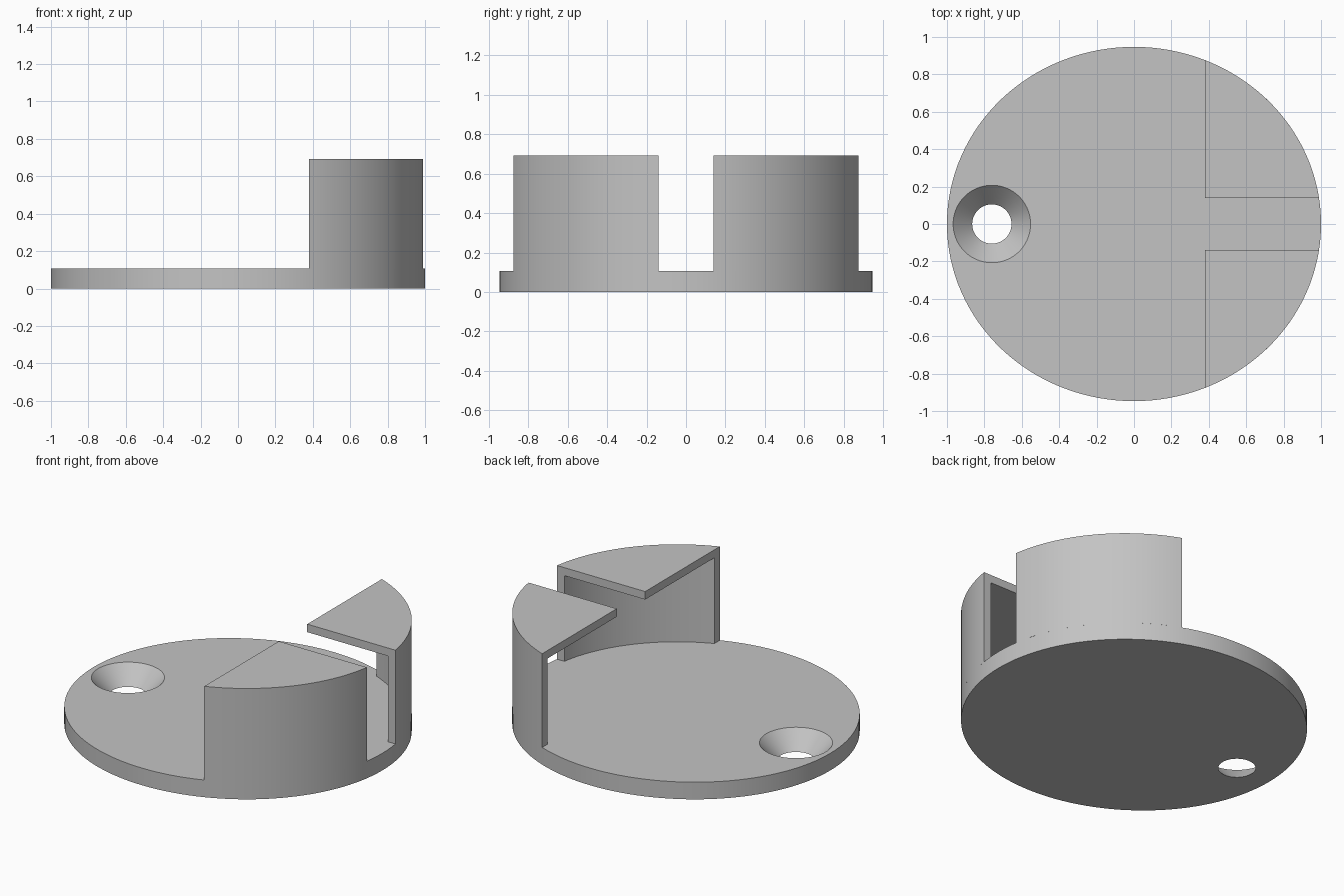
import bpy, bmesh
from math import cos, sin, asin, acos, pi, radians

if "Cube" in bpy.data.objects:
    bpy.data.objects.remove(bpy.data.objects["Cube"])

RX, RY = 1.0, 0.947            # plate half-sizes
PLATE, TOP = 0.107, 0.692      # top of plate, top of brackets
WALL = 0.05                    # bracket thickness
FRONT_X, SLOT_Y = 0.38, 0.14   # straight bracket edges
HOLE_X, HOLE_TOP, HOLE_LOW = -0.76, 0.207, 0.105
SEGS, ARC = 128, 32

grey = bpy.data.materials.new("light grey")
grey.use_nodes = True
grey.diffuse_color = (0.55, 0.55, 0.55, 1)
grey.node_tree.nodes["Principled BSDF"].inputs["Base Color"].default_value = grey.diffuse_color


def finish(bm, name):
    """Turn a bmesh into a smooth-shaded grey object with sharp edges."""
    bmesh.ops.recalc_face_normals(bm, faces=bm.faces)
    mesh = bpy.data.meshes.new(name)
    bm.to_mesh(mesh)
    bm.free()
    mesh.materials.append(grey)
    obj = bpy.data.objects.new(name, mesh)
    bpy.context.collection.objects.link(obj)
    bpy.ops.object.select_all(action='DESELECT')
    obj.select_set(True)
    bpy.context.view_layer.objects.active = obj
    bpy.ops.object.shade_smooth_by_angle(angle=radians(30))
    return obj


def ring(bm, cx, rx, ry, z):
    angles = [2 * pi * i / SEGS for i in range(SEGS)]
    return [bm.verts.new((cx + rx * cos(a), ry * sin(a), z)) for a in angles]


def arc(bm, inset, z):
    """Elliptical arc from the slot edge round to the straight front edge."""
    rx, ry = RX - inset, RY - inset
    start, end = asin(SLOT_Y / ry), acos(FRONT_X / rx)
    angles = [start + (end - start) * i / ARC for i in range(ARC + 1)]
    return [bm.verts.new((rx * cos(a), ry * sin(a), z)) for a in angles]


def strip(bm, a, b):
    for i in range(len(a) - 1):
        bm.faces.new((a[i], a[i + 1], b[i + 1], b[i]))


# Base plate with a countersunk screw hole
bm = bmesh.new()
rings = [ring(bm, 0, RX, RY, 0), ring(bm, 0, RX, RY, PLATE),
         ring(bm, HOLE_X, HOLE_TOP, HOLE_TOP, PLATE),
         ring(bm, HOLE_X, HOLE_LOW, HOLE_LOW, 0)]
for a, b in zip(rings, rings[1:] + rings[:1]):
    strip(bm, a + a[:1], b + b[:1])
finish(bm, "base_plate")

# Hollow bracket: curved outer wall carrying a flat roof, open on two sides
bm = bmesh.new()
roof = TOP - WALL
outer_low, outer_top = arc(bm, 0, PLATE), arc(bm, 0, TOP)
inner_low, inner_top = arc(bm, WALL, PLATE), arc(bm, WALL, roof)
corner_top = bm.verts.new((FRONT_X, SLOT_Y, TOP))
corner_low = bm.verts.new((FRONT_X, SLOT_Y, roof))
strip(bm, outer_low, outer_top)
strip(bm, inner_low, inner_top)
strip(bm, outer_low, inner_low)
bm.faces.new([corner_top] + outer_top)
bm.faces.new([corner_low] + inner_top)
for e in (0, -1):
    bm.faces.new((corner_top, outer_top[e], outer_low[e],
                  inner_low[e], inner_top[e], corner_low))
brackets = finish(bm, "wall_brackets")

# Matching bracket on the other side of the slot
mirror = brackets.modifiers.new("mirror", 'MIRROR')
mirror.use_axis = (False, True, False)
mirror.use_mirror_merge = False
